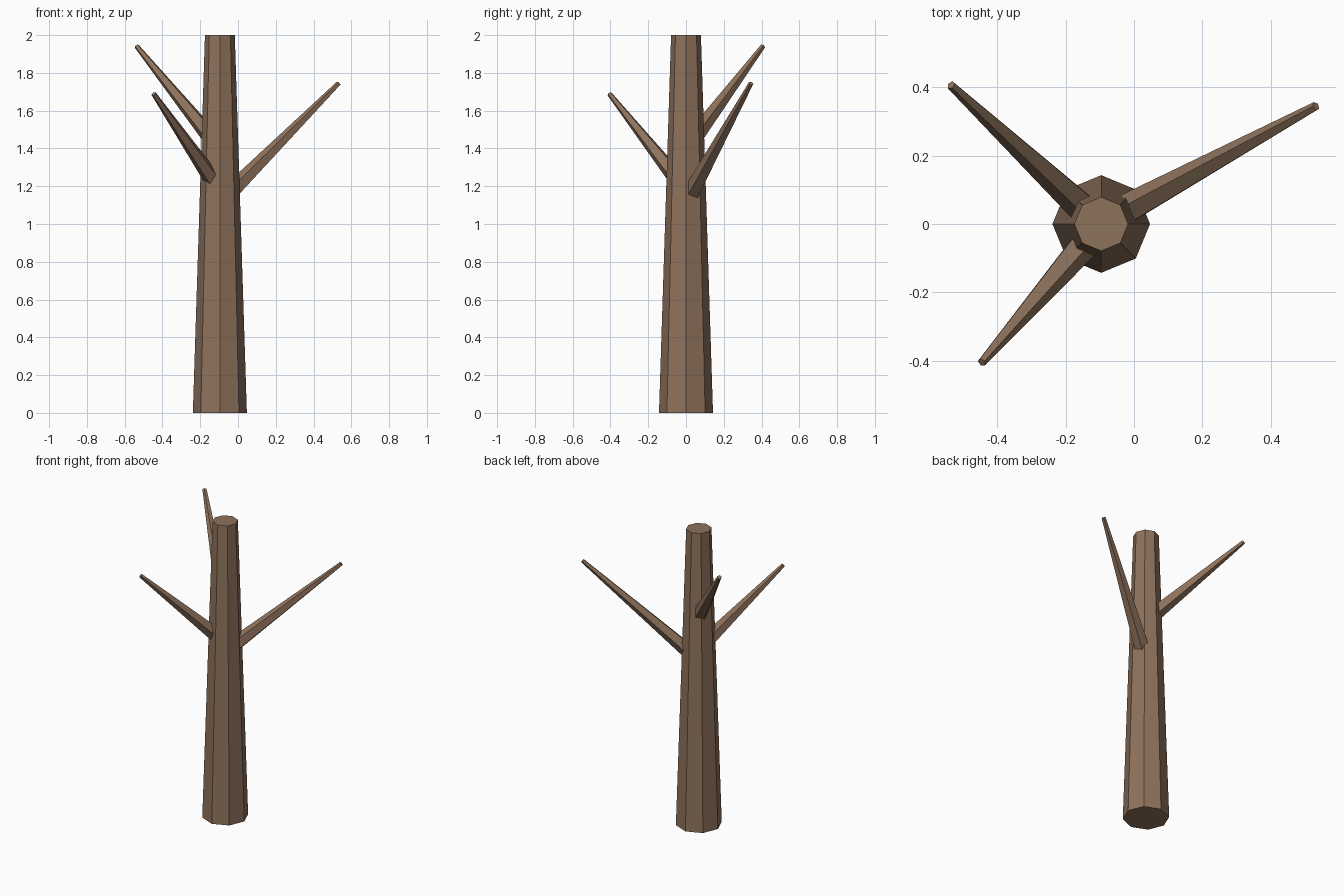
import bpy, bmesh
from math import atan2, hypot
from mathutils import Euler, Matrix, Vector

cube = bpy.data.objects.get("Cube")
if cube:
    bpy.data.objects.remove(cube, do_unlink=True)

# Bark colour
bark = bpy.data.materials.new("brown_bark")
color = (0.27, 0.168, 0.107, 1)
bark.diffuse_color = color
bark.use_nodes = True
bark.node_tree.nodes["Principled BSDF"].inputs["Base Color"].default_value = color


def tapered_limb(name, start, end, r_start, r_end, sides):
    """Flat-sided tapered cylinder running from start to end."""
    start, end = Vector(start), Vector(end)
    axis = end - start
    tilt = atan2(hypot(axis.x, axis.y), axis.z)
    turn = atan2(axis.y, axis.x) if tilt > 0.001 else 0
    rotation = Euler((0, tilt, turn)).to_matrix().to_4x4()
    bm = bmesh.new()
    bmesh.ops.create_cone(
        bm, cap_ends=True, segments=sides, radius1=r_start, radius2=r_end,
        depth=axis.length,
        matrix=Matrix.Translation((start + end) / 2) @ rotation)
    mesh = bpy.data.meshes.new(name)
    bm.to_mesh(mesh)
    bm.free()
    mesh.materials.append(bark)
    obj = bpy.data.objects.new(name, mesh)
    bpy.context.collection.objects.link(obj)
    return obj


# Trunk
TRUNK_X = -0.096
tapered_limb("trunk", (TRUNK_X, 0, 0), (TRUNK_X, 0, 2), 0.143, 0.079, 8)

# Branches: each grows from the trunk's core, name, start height, tip
branches = [
    ("left_branch", 1.11, (0.533, 0.345, 1.744)),
    ("back_right_branch", 1.40, (-0.536, 0.407, 1.941)),
    ("front_right_branch", 1.18, (-0.446, -0.405, 1.689)),
]
for name, height, tip in branches:
    tapered_limb(name, (TRUNK_X, 0, height), tip, 0.051, 0.0135, 5)
